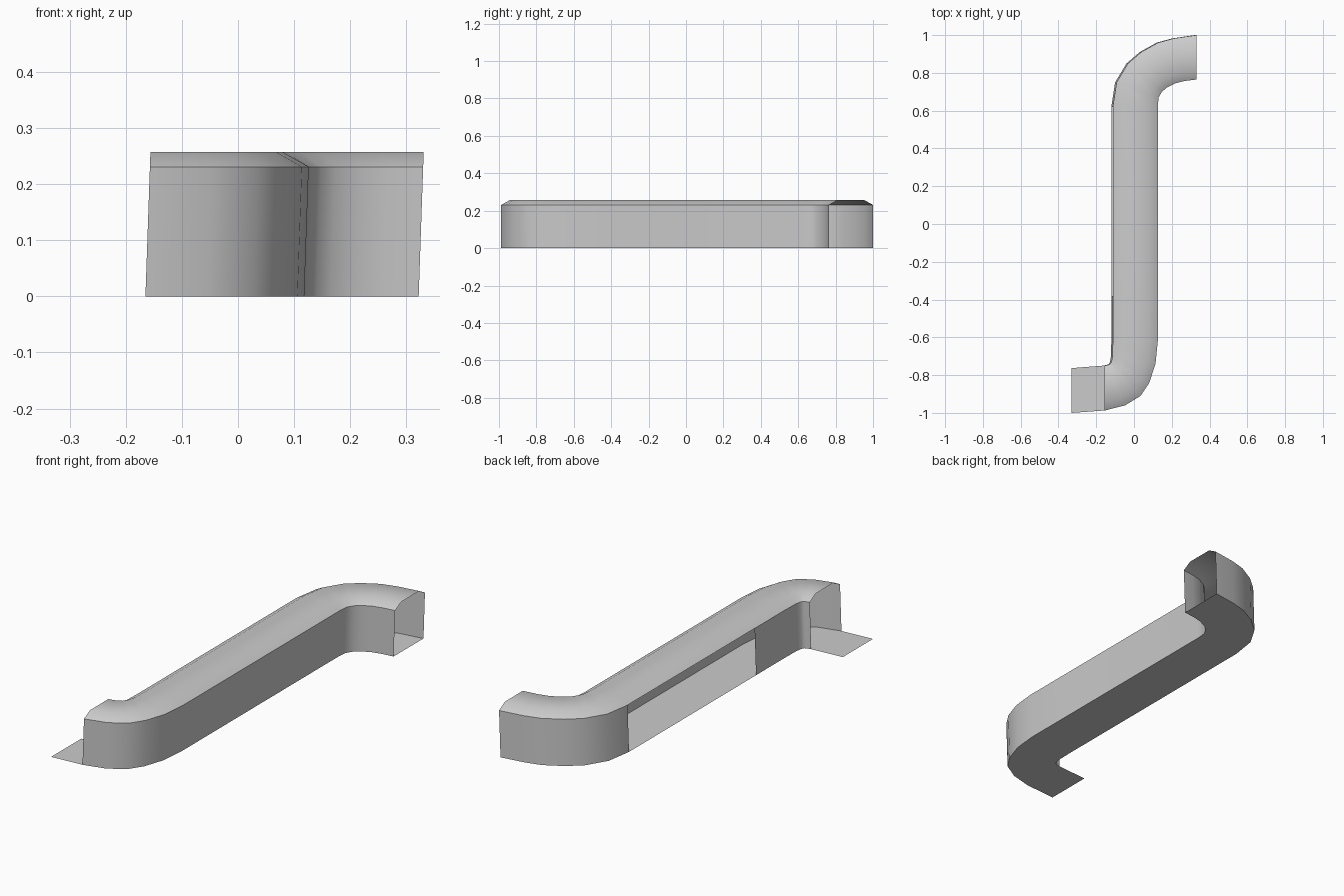
import bpy

if "Cube" in bpy.data.objects:
    bpy.data.objects.remove(bpy.data.objects["Cube"])

# Stations along the S-shaped run: (left x, left y, right x, right y)
upper_bend = [
    (.322, 1, .322, .765), (.2, .982, .26, .757), (.12, .96, .21, .745),
    (.03, .91, .165, .722), (-.04, .85, .14, .70), (-.1, .75, .122, .67),
    (-.12, .62, .118, .62)]
lower_bend = [
    (-.12, -.38, .118, -.38), (-.12, -.62, .118, -.62),
    (-.122, -.70, .106, -.74), (-.127, -.73, .073, -.84),
    (-.135, -.742, .027, -.91), (-.148, -.747, -.055, -.96),
    (-.165, -.75, -.165, -.988)]
stations = upper_bend + lower_bend
floor_end = (-.33, -.763, -.33, -1)
WALL, TOP, INSET, LEAN = .231, .257, .047, .008


def point(s, side, inset, z):
    """Point on one edge of a station, moved inward and leaned with height."""
    a, b = (s[:2], s[2:]) if side == 'L' else (s[2:], s[:2])
    d = ((b[0] - a[0]) ** 2 + (b[1] - a[1]) ** 2) ** .5
    t = inset / d
    return (a[0] + (b[0] - a[0]) * t + LEAN * z / WALL,
            a[1] + (b[1] - a[1]) * t, z)


def strip(name, rows, skip=()):
    """Loft a sheet through rows of points."""
    n = len(rows[0])
    verts = [p for r in rows for p in r]
    faces = [(i * n + j, (i + 1) * n + j, (i + 1) * n + j + 1, i * n + j + 1)
             for i in range(len(rows) - 1) if i not in skip
             for j in range(n - 1)]
    me = bpy.data.meshes.new(name)
    me.from_pydata(verts, [], faces)
    me.update()
    ob = bpy.data.objects.new(name, me)
    bpy.context.collection.objects.link(ob)
    bpy.ops.object.select_all(action='DESELECT')
    ob.select_set(True)
    bpy.context.view_layer.objects.active = ob
    bpy.ops.object.shade_smooth_by_angle(angle=.7)
    return ob


# Floor sheet, running past the walls at the front end
strip("floor", [[point(s, 'R', 0, 0), point(s, 'L', 0, 0)]
                for s in stations + [floor_end]])

# Right wall is continuous
strip("right_wall", [[point(s, 'R', 0, WALL), point(s, 'R', 0, 0)] for s in stations])

# Left wall has an opening along most of the straight run
strip("left_wall", [[point(s, 'L', 0, 0), point(s, 'L', 0, WALL)] for s in stations],
      skip=(len(upper_bend) - 1,))

# Cover with sloped edges
strip("cover", [[point(s, 'L', 0, WALL), point(s, 'L', INSET, TOP),
                 point(s, 'R', INSET, TOP), point(s, 'R', 0, WALL)] for s in stations])
